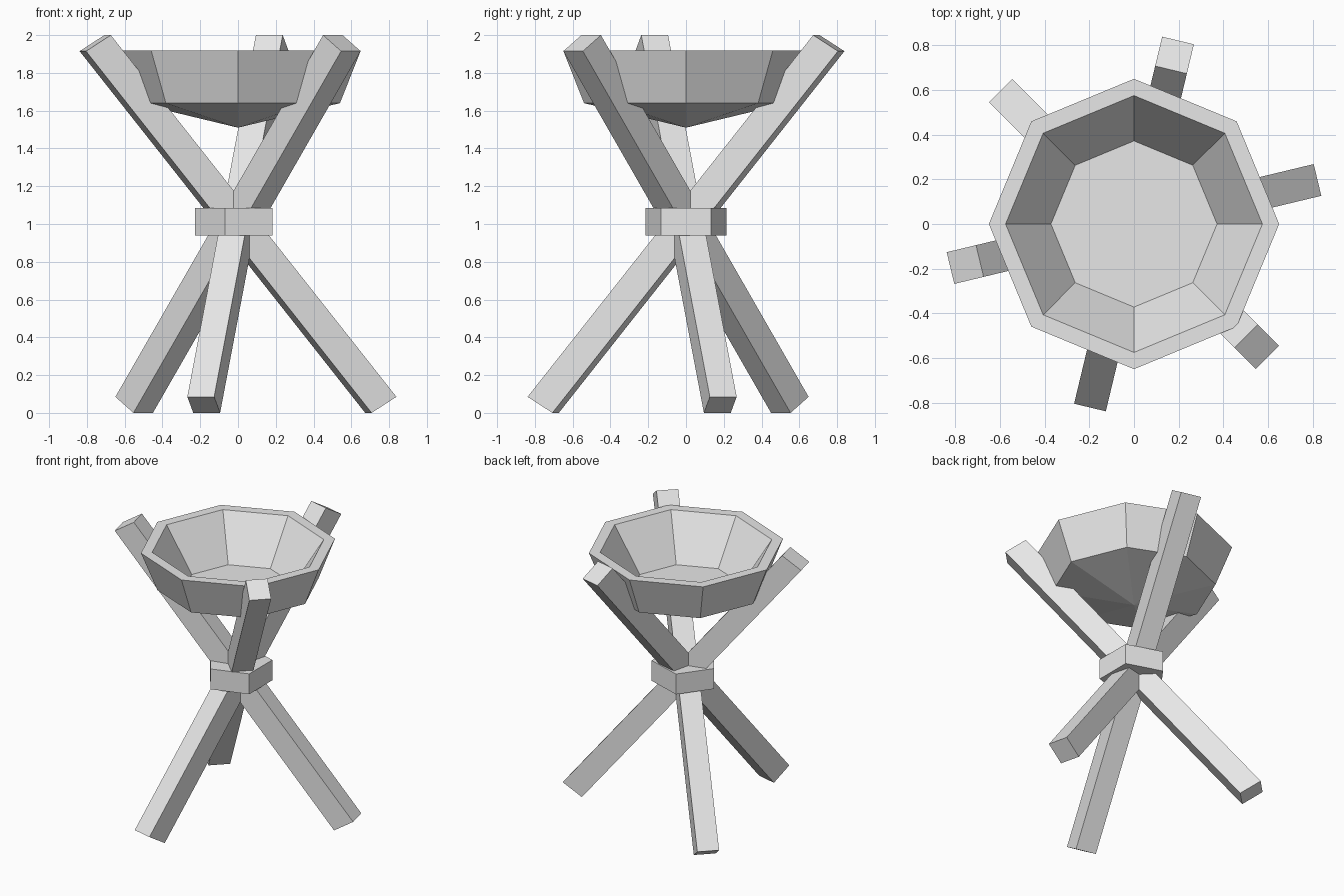
import bpy, bmesh, math
from mathutils import Matrix, Vector

if "Cube" in bpy.data.objects:
    bpy.data.objects.remove(bpy.data.objects["Cube"])

grey = bpy.data.materials.new("plain grey")
grey.diffuse_color = (0.8, 0.8, 0.8, 1)
grey.use_nodes = True
grey.node_tree.nodes["Principled BSDF"].inputs["Base Color"].default_value = grey.diffuse_color


def finish(name, bm):
    bmesh.ops.recalc_face_normals(bm, faces=bm.faces)
    mesh = bpy.data.meshes.new(name)
    bm.to_mesh(mesh)
    bm.free()
    mesh.materials.append(grey)
    obj = bpy.data.objects.new(name, mesh)
    bpy.context.collection.objects.link(obj)
    return obj


def ring(bm, radius, z, sides, start=0.0):
    return [bm.verts.new((radius * math.cos(start + i * math.tau / sides),
                          radius * math.sin(start + i * math.tau / sides), z))
            for i in range(sides)]


def bridge(bm, a, b):
    n = len(a)
    for i in range(n):
        bm.faces.new((a[i], a[(i + 1) % n], b[(i + 1) % n], b[i]))


# Three crossed beams, each a slanted side profile extruded across its width
profile = [(0.845, 1.915), (0.71, 2.0), (-0.845, 0.085), (-0.71, 0.0)]
for k, angle in enumerate((76.5, 193.5, 315)):
    bm = bmesh.new()
    sides = [[bm.verts.new((r, y, z)) for r, z in profile] for y in (-0.073, 0.073)]
    bridge(bm, *sides)
    for side in sides:
        bm.faces.new(side)
    bm.transform(Matrix.Rotation(math.radians(angle), 4, 'Z'))
    finish(f"crossed_leg_{k + 1}", bm)

# Five-sided binding block around the crossing
bm = bmesh.new()
low, high = (ring(bm, 0.2265, z, 5, math.pi) for z in (0.938, 1.086))
bridge(bm, low, high)
bm.faces.new(low)
bm.faces.new(high)
finish("binding_block", bm)

# Eight-sided bowl: pointed underside, sloped wall, flat rim, flat inner floor
bm = bmesh.new()
rings = [ring(bm, r, z, 8) for r, z in
         ((0.54, 1.64), (0.65, 1.918), (0.575, 1.918), (0.372, 1.61))]
for a, b in zip(rings, rings[1:]):
    bridge(bm, a, b)
tip = bm.verts.new(Vector((0, 0, 1.51)))
for i in range(8):
    bm.faces.new((tip, rings[0][(i + 1) % 8], rings[0][i]))
bm.faces.new(rings[-1])
finish("bowl", bm)
